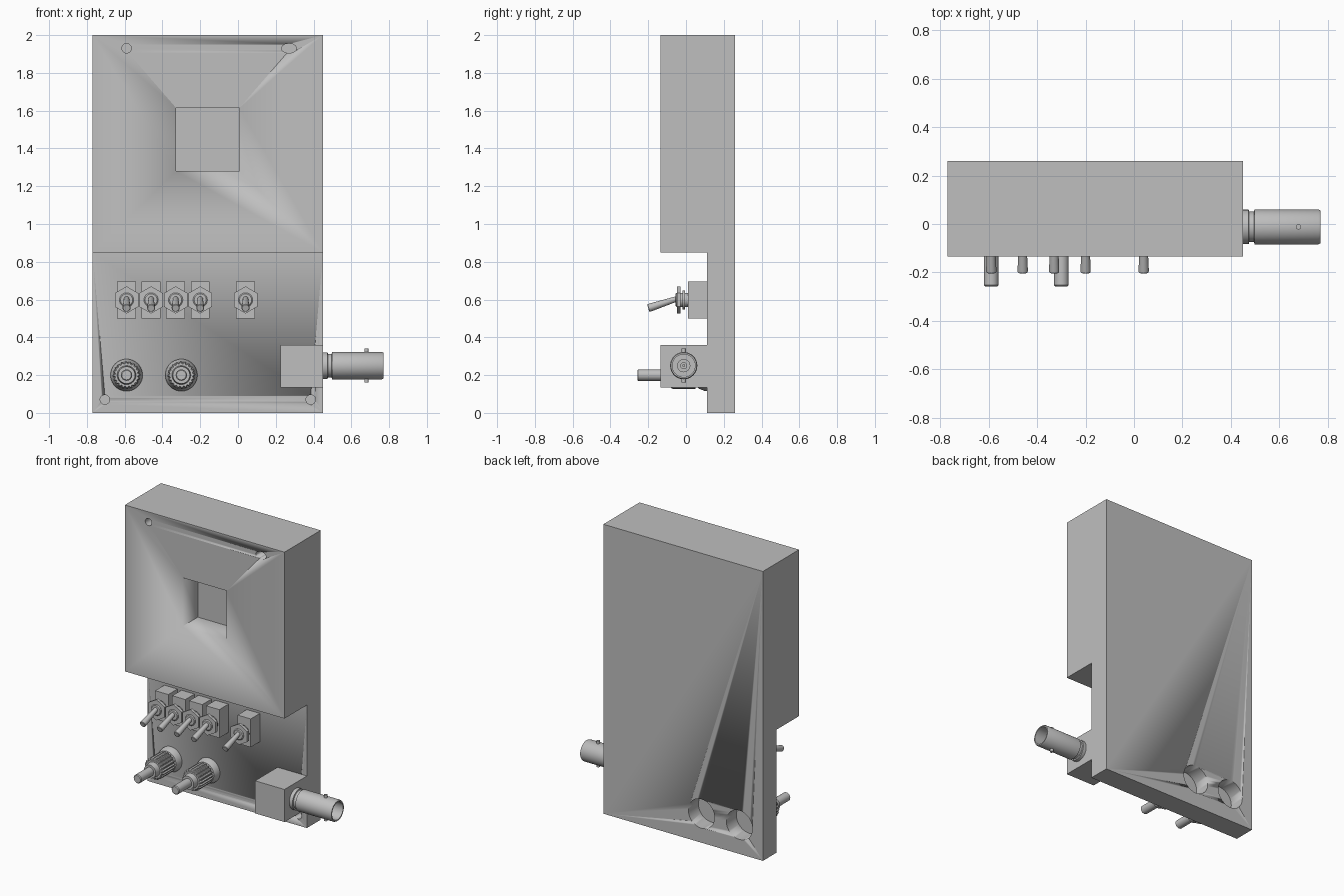
import bpy, bmesh, math
from mathutils import Vector, Matrix

if "Cube" in bpy.data.objects:
    bpy.data.objects.remove(bpy.data.objects["Cube"])

grey = bpy.data.materials.new("plain_grey")
grey.diffuse_color = (0.52, 0.52, 0.52, 1)
grey.use_nodes = True
grey.node_tree.nodes["Principled BSDF"].inputs["Base Color"].default_value = grey.diffuse_color


def finish(name, bm):
    bmesh.ops.recalc_face_normals(bm, faces=bm.faces)
    me = bpy.data.meshes.new(name)
    bm.to_mesh(me)
    bm.free()
    me.materials.append(grey)
    me.shade_smooth()
    me.set_sharp_from_angle(angle=math.radians(30))
    ob = bpy.data.objects.new(name, me)
    bpy.context.collection.objects.link(ob)
    return ob


def box(name, lo, hi):
    bm = bmesh.new()
    lo, hi = Vector(lo), Vector(hi)
    bmesh.ops.create_cube(bm, size=1, matrix=Matrix.Translation((lo + hi) / 2)
                          @ Matrix.Diagonal((*(hi - lo), 1)))
    return finish(name, bm)


def lathe(name, profile, loc, axis, n=32, phase=0.0, ribbed=(), stretch=1.0):
    """Revolve (distance along axis, radius) points; ribbed rings get grip grooves."""
    bm = bmesh.new()
    rot = Vector(axis).to_track_quat('Z', 'X').to_matrix()
    rings = []
    for k, (t, r) in enumerate(profile):
        if r == 0:
            rings.append([bm.verts.new(rot @ Vector((0, 0, t)) + Vector(loc))] * n)
            continue
        ring = []
        for i in range(n):
            a = 2 * math.pi * i / n + phase
            q = r * (0.9 if k in ribbed and (i // 2) % 2 else 1)
            v = rot @ Vector((q * math.cos(a), q * math.sin(a), t))
            v.x *= stretch
            ring.append(bm.verts.new(v + Vector(loc)))
        rings.append(ring)
    for a, b in zip(rings, rings[1:]):
        for i in range(n):
            j = (i + 1) % n
            vs = list(dict.fromkeys((a[i], a[j], b[j], b[i])))
            if len(vs) > 2:
                bm.faces.new(vs)
    for ring in (rings[0], rings[-1]):
        if ring[0] is not ring[1]:
            bm.faces.new(ring)
    return finish(name, bm)


def cut(target, cutter):
    cutter.hide_render = True
    cutter.hide_viewport = True
    mod = target.modifiers.new(cutter.name, 'BOOLEAN')
    mod.operation = 'DIFFERENCE'
    mod.solver = 'EXACT'
    mod.object = cutter


# Case: stepped side profile extruded across x
bm = bmesh.new()
side = [(0.26, 0), (0.26, 2), (-0.135, 2), (-0.135, 0.85), (0.11, 0.85), (0.11, 0)]
face = bm.faces.new([bm.verts.new((-0.77, y, z)) for y, z in side])
new = bmesh.ops.extrude_face_region(bm, geom=[face])["geom"]
bmesh.ops.translate(bm, vec=(1.22, 0, 0),
                    verts=[v for v in new if isinstance(v, bmesh.types.BMVert)])
case = finish("case", bm)

# Display pocket, screw holes and rear recesses
cut(case, box("pocket_cutter", (-0.328, -0.3, 1.28), (0.008, 0.03, 1.615)))
for i, (x, y, z, s) in enumerate([(-0.59, -0.135, 1.93, 1), (0.27, -0.135, 1.93, 1.6),
                                  (-0.705, 0.11, 0.07, 1), (0.385, 0.11, 0.07, 1)]):
    cut(case, lathe(f"screw_hole_cutter_{i}", [(-0.1, 0.025), (0.1, 0.025)],
                    (x, y, z), (0, 1, 0), 24, stretch=s))
JACKS = (-0.59, -0.30)
for i, x in enumerate(JACKS):
    cut(case, lathe(f"rear_recess_cutter_{i}", [(0, 0.1), (0.2, 0.1)],
                    (x, 0.15, 0.2), (0, 1, 0), 40))

# Binding posts: flared flange, neck, ribbed grip and stem
for i, x in enumerate(JACKS):
    lathe(f"post_flange_{i}", [(0, 0.085), (0.015, 0.085), (0.05, 0.07), (0.055, 0.05),
                               (0.1, 0.05)], (x, 0.115, 0.2), (0, -1, 0), 40)
    lathe(f"post_grip_{i}", [(0, 0.05), (0, 0.074), (0.12, 0.074), (0.13, 0.066),
                             (0.13, 0.05), (0.17, 0.045)],
          (x, 0.05, 0.2), (0, -1, 0), 80, ribbed=(1, 2, 3))
    lathe(f"post_stem_{i}", [(0, 0.03), (0.145, 0.03), (0.15, 0.025)],
          (x, -0.108, 0.2), (0, -1, 0), 24)

# Toggle switches
for i, x in enumerate((-0.59, -0.46, -0.33, -0.2, 0.04)):
    z = 0.598
    box(f"switch_body_{i}", (x - 0.05, 0.01, z - 0.098), (x + 0.05, 0.11, z + 0.098))
    lathe(f"switch_bushing_{i}", [(0, 0.038), (0.06, 0.038), (0.065, 0.032)],
          (x, 0.01, z), (0, -1, 0), 24)
    lathe(f"switch_washer_{i}", [(0, 0.05), (0.014, 0.05)], (x, -0.005, z), (0, -1, 0), 32)
    lathe(f"switch_nut_{i}", [(0, 0.072), (0.02, 0.072)], (x, -0.028, z), (0, -1, 0), 6)
    lathe(f"switch_lever_{i}", [(0, 0.014), (0.145, 0.021), (0.16, 0.021), (0.163, 0.018)],
          (x, -0.045, 0.605), (0, -0.95, -0.31), 20)

# Side coaxial socket: block, hollow barrel, centre pin and bayonet lugs
cy, cz = -0.012, 0.25
box("socket_block", (0.225, -0.135, 0.135), (0.45, 0.11, 0.36))
lathe("socket_barrel", [(0, 0.071), (0.024, 0.071), (0.026, 0.063), (0.046, 0.063),
                        (0.048, 0.072), (0.312, 0.072), (0.32, 0.068), (0.32, 0.06),
                        (0.12, 0.06), (0.12, 0)], (0.45, cy, cz), (1, 0, 0), 40)
lathe("socket_insulator", [(0, 0.035), (0.12, 0.035), (0.12, 0.016), (0.02, 0.016)],
      (0.56, cy, cz), (1, 0, 0), 24)
lathe("socket_pin", [(0, 0.008), (0.14, 0.008)], (0.56, cy, cz), (1, 0, 0), 12)
for side_name, s in (("top", 1), ("bottom", -1)):
    lathe(f"bayonet_lug_{side_name}", [(0.064, 0.011), (0.09, 0.011)],
          (0.68, cy, cz), (0, 0, s), 16)
